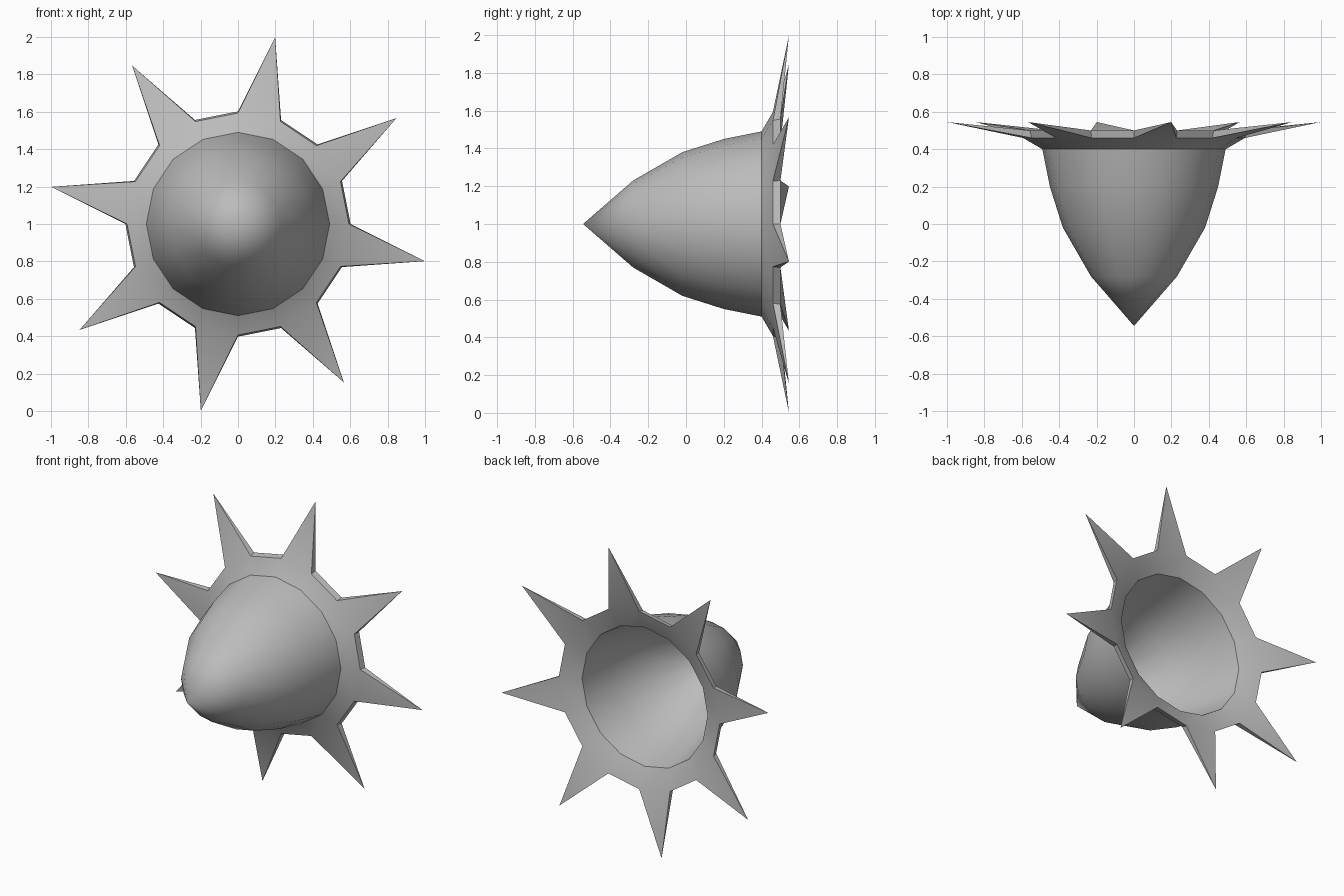
import bpy, bmesh, math
from mathutils import Vector

cube = bpy.data.objects.get("Cube")
if cube:
    bpy.data.objects.remove(cube, do_unlink=True)

SIDES = 16
STEP = 2 * math.pi / SIDES
CENTRE_Z = 1.0


def polar(radius, y, step):
    """Point around the front-to-back axis, counted clockwise from the top."""
    a = step * STEP
    return Vector((radius * math.sin(a), y, CENTRE_Z + radius * math.cos(a)))


grey = bpy.data.materials.new("plain_grey")
grey.use_nodes = True
colour = (0.5, 0.5, 0.5, 1)
grey.diffuse_color = colour
grey.node_tree.nodes["Principled BSDF"].inputs["Base Color"].default_value = colour

# Profile (radius, y): outer cup and collar, then the back rim and hollow inside
outer = [(0.23, -0.28), (0.38, -0.02), (0.45, 0.20), (0.49, 0.40), (0.593, 0.46)]
inner = [(0.602, 0.50), (0.47, 0.44), (0.42, 0.20), (0.35, 0.0), (0.205, -0.25)]

bm = bmesh.new()
nose = bm.verts.new((0, -0.545, CENTRE_Z))
rings = [[bm.verts.new(polar(r, y, i)) for i in range(SIDES)] for r, y in outer + inner]
hollow_end = bm.verts.new((0, -0.48, CENTRE_Z))

spike_roots = []
for i in range(SIDES):
    j = (i + 1) % SIDES
    bm.faces.new((nose, rings[0][j], rings[0][i]))
    bm.faces.new((hollow_end, rings[-1][i], rings[-1][j]))
    for k in range(len(rings) - 1):
        face = bm.faces.new((rings[k][i], rings[k][j], rings[k + 1][j], rings[k + 1][i]))
        if k == len(outer) - 1 and i % 2 == 0:
            spike_roots.append((face, i + 0.5))

# Spikes: every second rim face is pulled out to a point
for face, step in spike_roots:
    tip = bmesh.ops.poke(bm, faces=[face])["verts"][0]
    tip.co = polar(1.018, 0.545, step)

bmesh.ops.recalc_face_normals(bm, faces=bm.faces[:])
mesh = bpy.data.meshes.new("spiked_cup")
bm.to_mesh(mesh)
bm.free()
mesh.materials.append(grey)

cup = bpy.data.objects.new("spiked_cup", mesh)
bpy.context.collection.objects.link(cup)
bpy.ops.object.select_all(action="DESELECT")
cup.select_set(True)
bpy.context.view_layer.objects.active = cup
bpy.ops.object.shade_smooth_by_angle(angle=math.radians(32))
